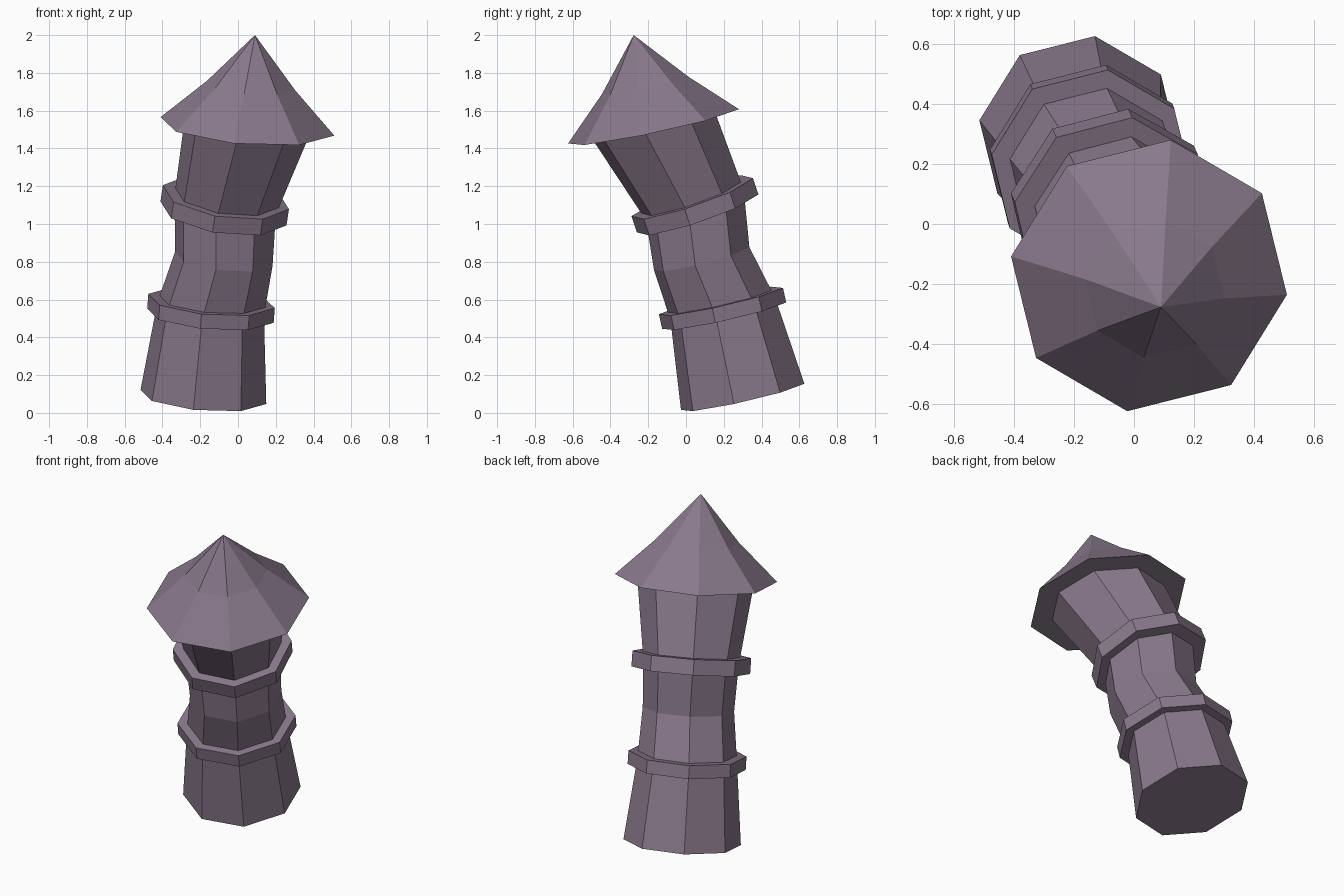
import bpy, bmesh, math
from mathutils import Vector

if "Cube" in bpy.data.objects:
    bpy.data.objects.remove(bpy.data.objects["Cube"])

SIDES, PHASE = 8, math.radians(-8.5)

stone = bpy.data.materials.new("dusky purple stone")
stone.diffuse_color = (0.25, 0.19, 0.26, 1)
stone.use_nodes = True
stone.node_tree.nodes["Principled BSDF"].inputs["Base Color"].default_value = stone.diffuse_color


def tilted_ring(bm, centre, lean, radius):
    """Octagon around centre, in the plane whose normal leans by (x, y)."""
    turn = Vector((0, 0, 1)).rotation_difference(Vector((*lean, 1)))
    ring = []
    for i in range(SIDES):
        a = PHASE + i * math.tau / SIDES
        p = Vector((math.cos(a), math.sin(a), 0)) * radius
        ring.append(bm.verts.new(Vector(centre) + turn @ p))
    return ring


def loft(name, sections, apex=None):
    """Skin octagons into a closed solid, ending in a cap or a point."""
    bm = bmesh.new()
    rings = [tilted_ring(bm, *s) for s in sections]
    bm.faces.new(rings[0][::-1])
    for low, high in zip(rings, rings[1:]):
        for i in range(SIDES):
            j = (i + 1) % SIDES
            bm.faces.new((low[i], low[j], high[j], high[i]))
    if apex:
        tip = bm.verts.new(apex)
        for i in range(SIDES):
            bm.faces.new((rings[-1][i], rings[-1][(i + 1) % SIDES], tip))
    else:
        bm.faces.new(rings[-1])
    bmesh.ops.recalc_face_normals(bm, faces=bm.faces)
    mesh = bpy.data.meshes.new(name)
    bm.to_mesh(mesh)
    bm.free()
    mesh.materials.append(stone)
    obj = bpy.data.objects.new(name, mesh)
    bpy.context.collection.objects.link(obj)
    return obj


LOW, MID, HIGH, TOP = (.083, -.225), (.11, -.257), (.15, -.34), (.077, -.213)

# Crooked tower shaft
loft("tower_shaft", [
    ((-.183, .30, .085), LOW, .338),
    ((-.145, .195, .55), LOW, .287),
    ((-.075, .083, .817), MID, .263),
    ((-.068, .047, 1.10), HIGH, .275),
    ((.05, -.17, 1.517), TOP, .338),
])

# Two protruding stone bands
loft("lower_band", [((-.146, .202, .515), LOW, .34),
                    ((-.140, .185, .592), LOW, .34)])
loft("upper_band", [((-.077, .062, 1.056), HIGH, .342),
                    ((-.064, .033, 1.142), HIGH, .342)])

# Flared pointed roof
loft("roof", [((.05, -.172, 1.517), TOP, .467),
              ((.069, -.216, 1.733), TOP, .237)],
     apex=(.09, -.277, 2.0))
